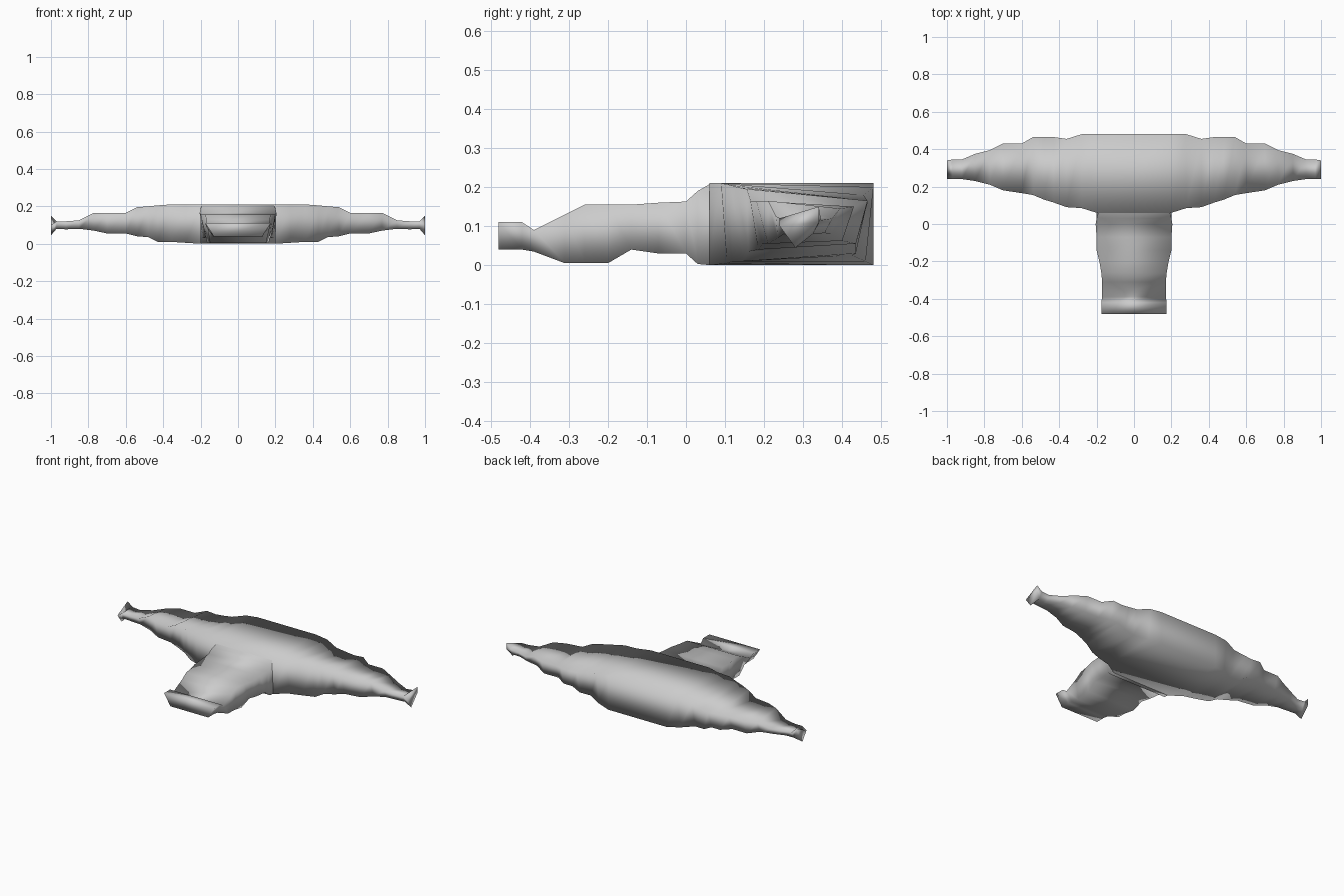
import bpy, bmesh


def loft(name, rings, cap_start=True, cap_end=True):
    """Skin a row of four-cornered rings into one smooth-shaded tube."""
    bm = bmesh.new()
    loops = [[bm.verts.new(p) for p in ring] for ring in rings]
    for a, b in zip(loops, loops[1:]):
        for i in range(4):
            j = (i + 1) % 4
            bm.faces.new((a[i], a[j], b[j], b[i]))
    if cap_start:
        bm.faces.new(loops[0][::-1])
    if cap_end:
        bm.faces.new(loops[-1])
    bmesh.ops.recalc_face_normals(bm, faces=bm.faces)
    mesh = bpy.data.meshes.new(name)
    bm.to_mesh(mesh)
    bm.free()
    for p in mesh.polygons:
        p.use_smooth = True
    obj = bpy.data.objects.new(name, mesh)
    bpy.context.collection.objects.link(obj)
    return obj


def wing_ring(x, front, back, low, high, taper, drop):
    """Crosswise section: bottom narrower than top, rear top edge lowered."""
    return [(x, front, high), (x, back, high - drop),
            (x, back - taper, low + drop * 0.5), (x, front + taper, low)]


# Crossbar half: x, front y, back y, bottom z, top z, taper, rear drop
wing_rows = [
    (0.20, 0.06, 0.48, 0.00, 0.21, 0.00, 0.00),
    (0.28, 0.085, 0.48, 0.005, 0.21, 0.02, 0.01),
    (0.36, 0.09, 0.455, 0.01, 0.21, 0.03, 0.03),
    (0.43, 0.115, 0.465, 0.01, 0.205, 0.03, 0.04),
    (0.48, 0.13, 0.465, 0.035, 0.20, 0.03, 0.04),
    (0.54, 0.155, 0.465, 0.04, 0.195, 0.03, 0.03),
    (0.60, 0.165, 0.43, 0.055, 0.165, 0.03, 0.015),
    (0.70, 0.18, 0.43, 0.055, 0.165, 0.03, 0.015),
    (0.77, 0.21, 0.395, 0.07, 0.165, 0.025, 0.02),
    (0.85, 0.23, 0.375, 0.08, 0.125, 0.02, 0.005),
    (0.92, 0.24, 0.345, 0.077, 0.12, 0.02, 0.005),
    (0.97, 0.24, 0.345, 0.08, 0.12, 0.02, 0.00),
]
half = [wing_ring(*r) for r in wing_rows]
# Flared, twisted tip
half.append([(1, 0.24, 0.10), (1, 0.34, 0.15), (1, 0.34, 0.11), (1, 0.28, 0.045)])
mirrored = [[(-x, y, z) for x, y, z in ring] for ring in reversed(half)]
loft("crossbar", mirrored + half)

# Stem: y, half width at top, half width at bottom, bottom z, top z
stem_rows = [
    (-0.48, 0.175, 0.13, 0.04, 0.11),
    (-0.42, 0.175, 0.13, 0.04, 0.11),
    (-0.39, 0.17, 0.13, 0.035, 0.09),
    (-0.31, 0.17, 0.15, 0.005, 0.13),
    (-0.26, 0.175, 0.15, 0.005, 0.155),
    (-0.20, 0.185, 0.165, 0.005, 0.155),
    (-0.14, 0.20, 0.175, 0.04, 0.155),
    (-0.07, 0.20, 0.18, 0.03, 0.16),
    (0.00, 0.205, 0.19, 0.03, 0.163),
    (0.03, 0.20, 0.20, 0.003, 0.19),
    (0.065, 0.19, 0.20, 0.0, 0.21),
]
loft("stem", [[(-t, y, hi), (t, y, hi), (b, y, lo), (-b, y, lo)]
              for y, t, b, lo, hi in stem_rows], cap_end=False)
